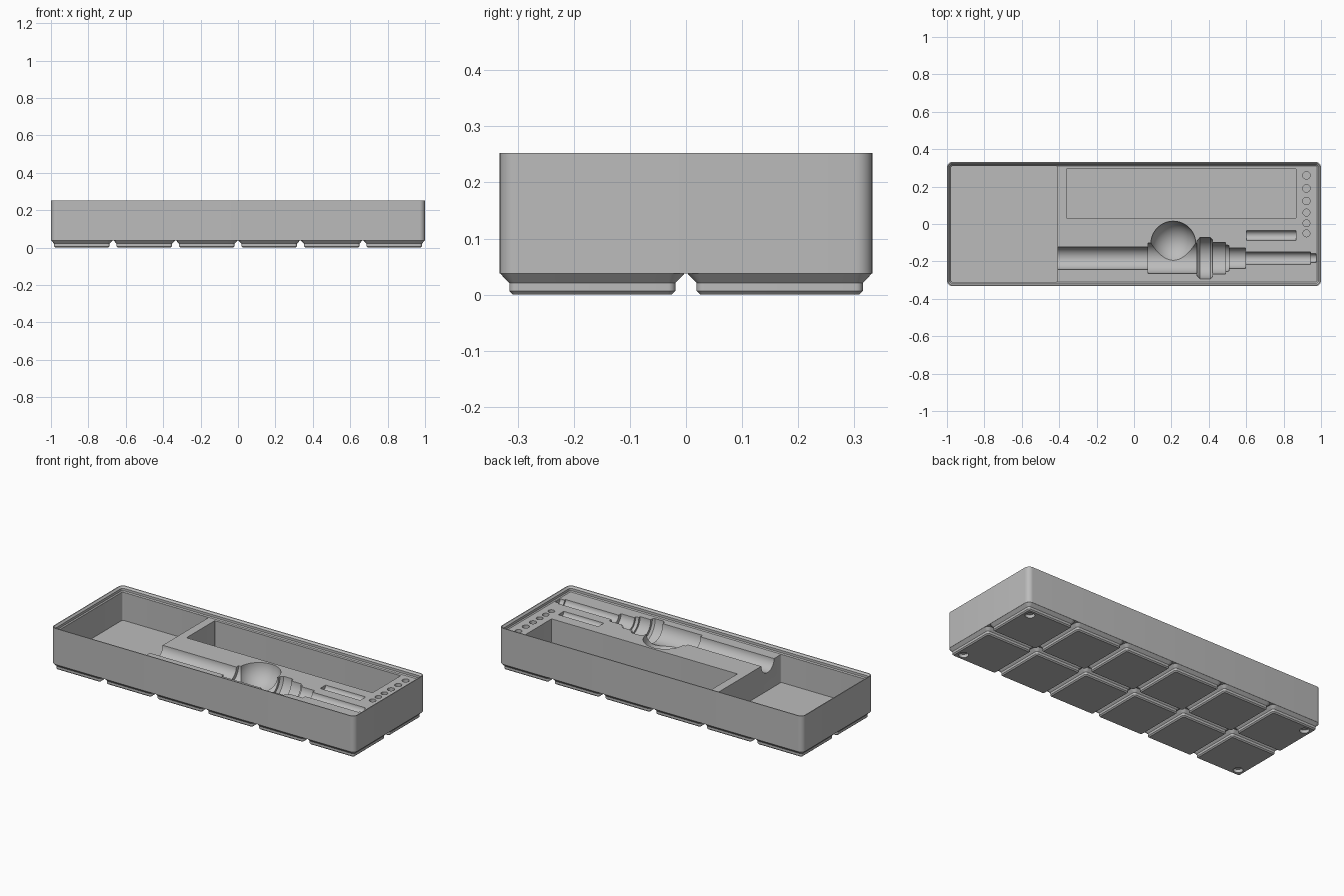
import bpy, bmesh, math
from mathutils import Matrix, Vector

if "Cube" in bpy.data.objects:
    bpy.data.objects.remove(bpy.data.objects["Cube"])

DECK = 0.2227    # level of the solid top inside the lip
FLOOR = 0.0555   # floor of the deep pockets
AXIS_Y = -0.183  # centre line of the tool recess

grey = bpy.data.materials.new("plain grey")
grey.diffuse_color = (0.5, 0.5, 0.5, 1)
grey.use_nodes = True
grey.node_tree.nodes["Principled BSDF"].inputs["Base Color"].default_value = grey.diffuse_color


def finish(bm, name):
    bmesh.ops.recalc_face_normals(bm, faces=bm.faces[:])
    mesh = bpy.data.meshes.new(name)
    bm.to_mesh(mesh)
    bm.free()
    mesh.materials.append(grey)
    ob = bpy.data.objects.new(name, mesh)
    bpy.context.collection.objects.link(ob)
    return ob


def rounded(hx, hy, r, z, seg=8):
    """Rounded rectangle ring at height z."""
    pts = []
    for q, (sx, sy) in enumerate([(1, 1), (-1, 1), (-1, -1), (1, -1)]):
        for i in range(seg + 1):
            a = math.pi / 2 * (q + i / seg)
            pts.append(Vector((sx * (hx - r) + r * math.cos(a),
                               sy * (hy - r) + r * math.sin(a), z)))
    return pts


def loft(name, rings, centre=(0, 0)):
    """Closed skin through rings with equal point counts."""
    bm = bmesh.new()
    off = Vector((centre[0], centre[1], 0))
    loops = [[bm.verts.new(p + off) for p in ring] for ring in rings]
    n = len(loops[0])
    for a, b in zip(loops, loops[1:]):
        for i in range(n):
            j = (i + 1) % n
            bm.faces.new((a[i], a[j], b[j], b[i]))
    bm.faces.new(loops[0])
    bm.faces.new(loops[-1])
    return finish(bm, name)


def lathe_x(name, profile, y, z, seg=64):
    """Solid of revolution about a line parallel to x."""
    rings = [[Vector((x, y + r * math.cos(2 * math.pi * i / seg),
                      z + r * math.sin(2 * math.pi * i / seg)))
              for i in range(seg)] for x, r in profile]
    return loft(name, rings)


def pocket(name, x0, x1, y0, y1, r, z0=FLOOR, z1=0.24):
    hx, hy = (x1 - x0) / 2, (y1 - y0) / 2
    return loft(name, [rounded(hx, hy, r, z0), rounded(hx, hy, r, z1)],
                ((x0 + x1) / 2, (y0 + y1) / 2))


def hole(name, x, y, r, z0, z1):
    bm = bmesh.new()
    bmesh.ops.create_cone(bm, cap_ends=True, segments=32, radius1=r, radius2=r,
                          depth=z1 - z0,
                          matrix=Matrix.Translation((x, y, (z0 + z1) / 2)))
    return finish(bm, name)


def combine(target, tool, operation):
    mod = target.modifiers.new(operation.lower(), 'BOOLEAN')
    mod.operation = operation
    mod.solver = 'EXACT'
    mod.object = tool
    bpy.context.view_layer.objects.active = target
    bpy.ops.object.modifier_apply(modifier=mod.name)
    bpy.data.objects.remove(tool, do_unlink=True)


# Tray block with stacking lip: up the outside, over the rim, down to the deck
section = [(0, 0.038), (0, 0.2525), (0.0052, 0.2525), (0.0151, 0.2426),
           (0.0151, 0.2283), (0.0207, DECK)]
tray = loft("tray", [rounded(1 - o, 0.332 - o, 0.03 - o, z) for o, z in section])

# Stepped feet, six by two
foot_section = [(0.1415, 0.0064, 0), (0.148, 0.0127, 0.0064),
                (0.148, 0.0127, 0.0207), (0.1645, 0.029, 0.038),
                (0.1645, 0.029, 0.046)]
for ix in range(6):
    for iy in range(2):
        foot = loft("foot", [rounded(h, h, r, z) for h, r, z in foot_section],
                    ((ix - 2.5) * 0.334, (iy - 0.5) * 0.334))
        combine(tray, foot, 'UNION')

cutters = [
    # Large side bin and long rectangular pocket
    pocket("side_bin", -0.978, -0.41, -0.31, 0.31, 0.009),
    pocket("long_pocket", -0.36, 0.865, 0.03, 0.295, 0.002),
    # Tool recess, stepped along its length
    lathe_x("tool_recess", [
        (-0.43, 0.06), (0.075, 0.06), (0.075, 0.081), (0.338, 0.081),
        (0.338, 0.095), (0.352, 0.11), (0.408, 0.11), (0.42, 0.1),
        (0.42, 0.085), (0.49, 0.085), (0.49, 0.073), (0.507, 0.068),
        (0.507, 0.056), (0.595, 0.056), (0.595, 0.033), (0.945, 0.033),
        (0.945, 0.024), (0.974, 0.024)], AXIS_Y, DECK),
    # Small round-bottomed slot
    lathe_x("small_slot", [(0.602, 0.026), (0.866, 0.026)], -0.061, DECK, 32),
]

# Spherical finger scoop
bm = bmesh.new()
bmesh.ops.create_uvsphere(bm, u_segments=64, v_segments=32, radius=0.12,
                          matrix=Matrix.Translation((0.21, -0.105, DECK)))
cutters.append(finish(bm, "finger_scoop"))

# Row of upright tip holes
for y, r in [(0.26, 0.02), (0.19, 0.02), (0.123, 0.02),
             (0.061, 0.0185), (0.004, 0.0185), (-0.05, 0.0185)]:
    cutters.append(hole("tip_hole", 0.922, y, r, 0.11, 0.24))

# Magnet holes in the outer feet
for sx in (-1, 1):
    for sy in (-1, 1):
        cutters.append(hole("magnet_hole", sx * 0.938, sy * 0.27, 0.026, -0.01, 0.019))

for cutter in cutters:
    combine(tray, cutter, 'DIFFERENCE')

# Smooth the round surfaces, keep the edges crisp
bpy.ops.object.select_all(action='DESELECT')
tray.select_set(True)
bpy.context.view_layer.objects.active = tray
bpy.ops.object.shade_smooth_by_angle(angle=math.radians(30))
